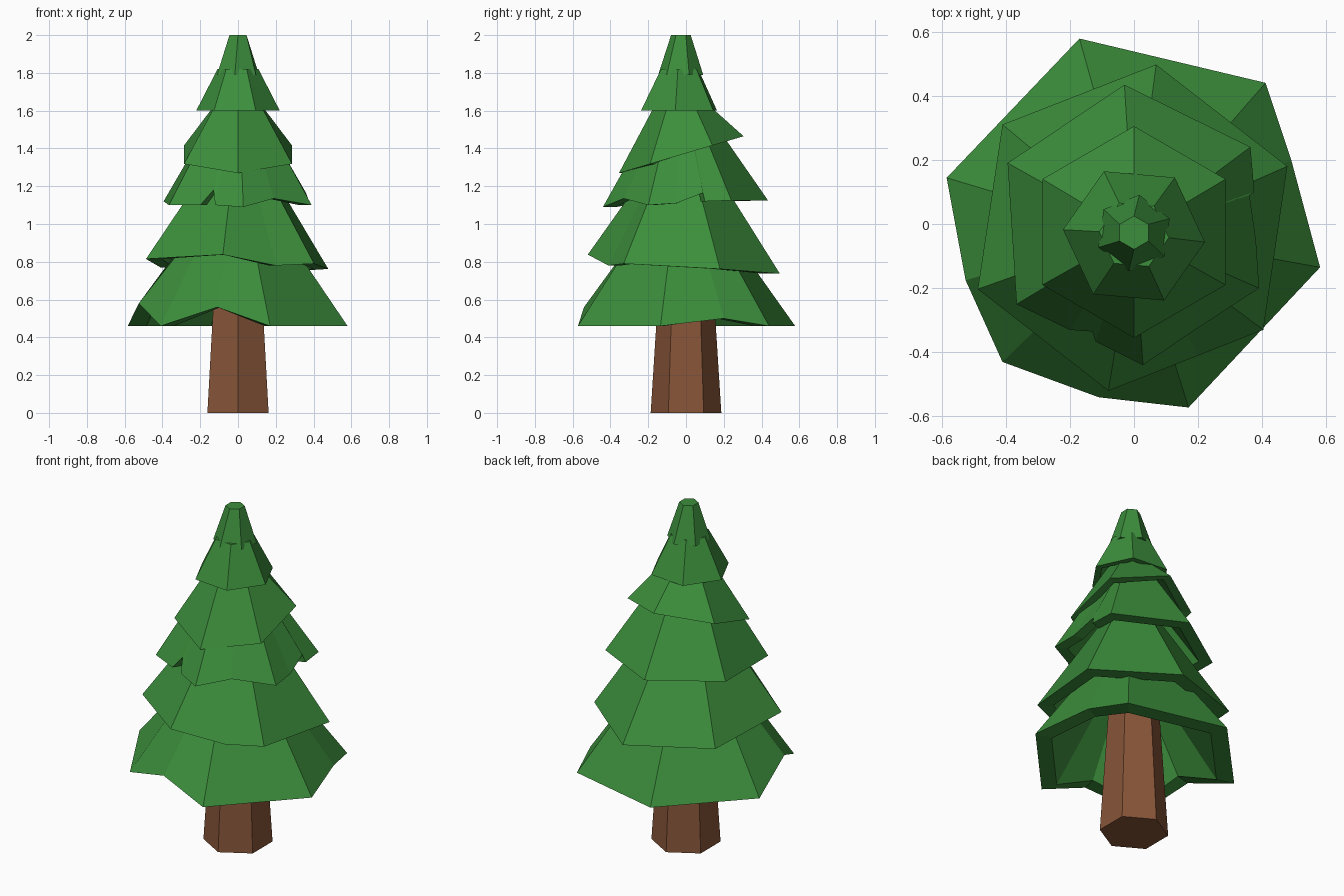
import bpy, bmesh, math

if "Cube" in bpy.data.objects:
    bpy.data.objects.remove(bpy.data.objects["Cube"])

CENTRE_Y = -0.03


def material(name, colour):
    m = bpy.data.materials.new(name)
    m.diffuse_color = (*colour, 1)
    m.use_nodes = True
    m.node_tree.nodes["Principled BSDF"].inputs["Base Color"].default_value = m.diffuse_color
    return m


GREEN = material("needle_green", (0.045, 0.27, 0.045))
BROWN = material("bark_brown", (0.24, 0.09, 0.04))


def loft(name, rings, mat):
    """Join equal-length rings with quads and close both ends."""
    bm = bmesh.new()
    loops = [[bm.verts.new(p) for p in ring] for ring in rings]
    n = len(loops[0])
    for a, b in zip(loops, loops[1:]):
        for i in range(n):
            j = (i + 1) % n
            bm.faces.new((a[i], a[j], b[j], b[i]))
    bm.faces.new(loops[0])
    bm.faces.new(loops[-1])
    bmesh.ops.recalc_face_normals(bm, faces=bm.faces)
    me = bpy.data.meshes.new(name)
    bm.to_mesh(me)
    bm.free()
    me.materials.append(mat)
    ob = bpy.data.objects.new(name, me)
    bpy.context.collection.objects.link(ob)


def hexagon(r, cy, z, start, tilt=0):
    ring = []
    for i in range(6):
        a = math.radians(start + 60 * i)
        x, y = r * math.cos(a), cy + r * math.sin(a)
        ring.append((x, y, z + tilt * (y - cy)))
    return ring


def scaled(ring, s, z=None):
    return [(x * s, CENTRE_Y + (y - CENTRE_Y) * s, h if z is None else z)
            for x, y, h in ring]


def tier(name, hem, top_z, top_scale, top=None):
    """Hollow skirt of branches: outer wall, flat rim, inner wall."""
    top = top or scaled(hem, top_scale, top_z)
    loft(name, [top, hem, scaled(hem, 0.83),
                scaled(hem, top_scale * 0.75, top_z - 0.08)], GREEN)


# Trunk
loft("trunk", [hexagon(0.187, 0, 0, 90), hexagon(0.13, 0, 0.9, 90)], BROWN)

# Ragged lower tiers, hem points run anticlockwise seen from above
tier("branch_tier_1", [
    (0.41, 0.44, 0.46), (-0.17, 0.578, 0.46), (-0.584, 0.144, 0.46),
    (-0.525, -0.175, 0.58), (-0.41, -0.43, 0.46), (-0.11, -0.54, 0.56),
    (0.17, -0.572, 0.46), (0.58, -0.135, 0.46), (0.49, 0.2, 0.50)], 1.0, 0.37)
tier("branch_tier_2", [
    (0.478, 0.18, 0.762), (0.069, 0.497, 0.737), (-0.41, 0.31, 0.77),
    (-0.487, -0.203, 0.815), (-0.08, -0.52, 0.838), (0.2, -0.41, 0.78),
    (0.403, -0.33, 0.79)], 1.3, 0.33)
tier("branch_tier_3", [
    (0.363, 0.24, 1.125), (-0.03, 0.434, 1.125), (-0.394, 0.19, 1.12),
    (-0.366, -0.25, 1.10), (-0.2, -0.33, 1.10), (-0.13, -0.335, 1.18),
    (-0.12, -0.366, 1.10), (0.028, -0.44, 1.09), (0.19, -0.33, 1.135),
    (0.39, -0.2, 1.10), (0.38, -0.05, 1.11), (0.36, 0.09, 1.165),
    (0.375, 0.1, 1.12)], 1.5, 0.44)

# Regular upper tiers; the fourth tilts down to the front
tier("branch_tier_4", hexagon(0.33, -0.025, 1.367, 90, 0.296), 1.65, 0.38)
tier("branch_tier_5", hexagon(0.222, -0.037, 1.60, 55), 1.82, 0.49)
tier("branch_tier_6", hexagon(0.12, -0.028, 1.79, 82), 2.0, 0.42,
     hexagon(0.052, -0.027, 2.0, 90))
